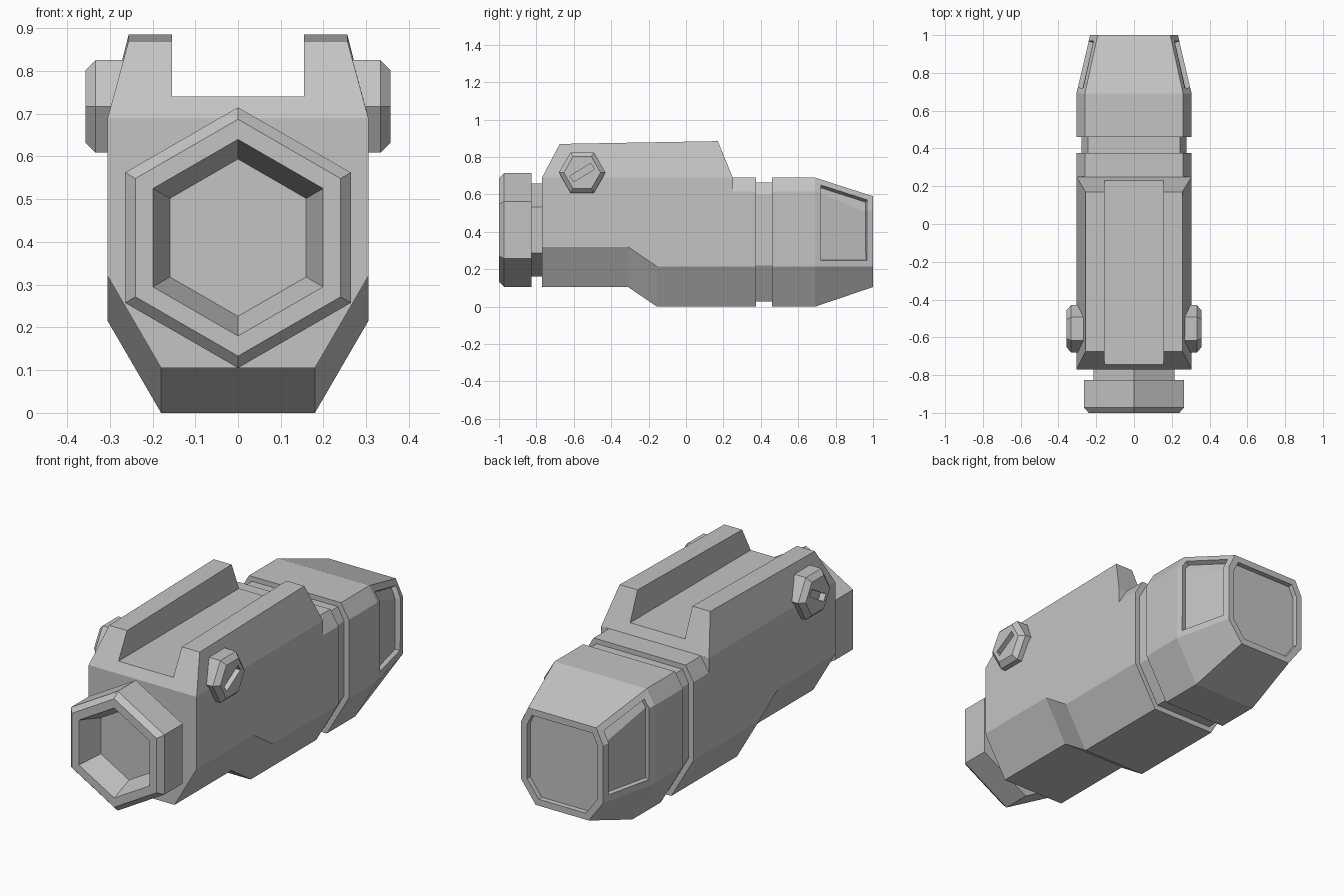
import bpy
import bmesh
from math import cos, sin, pi, radians

old = bpy.data.objects.get("Cube")
if old:
    bpy.data.objects.remove(old, do_unlink=True)

grey = bpy.data.materials.new("mid_grey")
grey.use_nodes = True
colour = (0.55, 0.55, 0.55, 1)
grey.diffuse_color = colour
grey.node_tree.nodes["Principled BSDF"].inputs["Base Color"].default_value = colour


def loft(name, rings, recess=None):
    """Skin a list of equal rings, cap both ends, optionally sink panels."""
    bm = bmesh.new()
    rows = [[bm.verts.new(p) for p in ring] for ring in rings]
    n = len(rows[0])
    sides = [[bm.faces.new((a[k], a[(k + 1) % n], b[(k + 1) % n], b[k]))
              for k in range(n)] for a, b in zip(rows, rows[1:])]
    bm.faces.new(rows[0])
    end = bm.faces.new(rows[-1])
    bmesh.ops.recalc_face_normals(bm, faces=bm.faces[:])
    if recess:
        for panel in recess(sides, end):
            bmesh.ops.inset_region(bm, faces=panel, thickness=0.033, use_even_offset=True)
            bmesh.ops.inset_region(bm, faces=panel, thickness=0.001, depth=-0.025,
                                   use_even_offset=True)
    mesh = bpy.data.meshes.new(name)
    bm.to_mesh(mesh)
    bm.free()
    mesh.materials.append(grey)
    obj = bpy.data.objects.new(name, mesh)
    bpy.context.collection.objects.link(obj)
    return obj


def cut(obj, size, location, tilt=0):
    """Cut a box out of an object and discard the box."""
    bpy.ops.mesh.primitive_cube_add(size=1, location=location, rotation=(tilt, 0, 0))
    box = bpy.context.object
    box.scale = size
    box.hide_render = True
    mod = obj.modifiers.new("cut", "BOOLEAN")
    mod.operation = "DIFFERENCE"
    mod.solver = "EXACT"
    mod.object = box
    bpy.context.view_layer.objects.active = obj
    bpy.ops.object.modifier_apply(modifier=mod.name)
    bpy.data.objects.remove(box, do_unlink=True)


def section(y, base, low, bottom=0.18, wide=0.305, high=0.615, flat=0.26, top=0.69):
    """Eight-sided cross-section, symmetric left to right."""
    half = [(bottom, base), (wide, low), (wide, high), (flat, top)]
    pts = half + [(-x, z) for x, z in reversed(half)]
    return [(x, y, z) for x, z in pts]


# Main body with groove and tapered rear, sunken side and end panels
groove = dict(bottom=0.165, wide=0.278, high=0.6, flat=0.243, top=0.665)
body_rings = [
    section(-0.77, 0.105, 0.32, flat=0.305),
    section(-0.31, 0.105, 0.32, flat=0.305),
    section(-0.155, 0, 0.215, flat=0.305),
    section(0.25, 0, 0.215, flat=0.305),
    section(0.251, 0, 0.215),
    section(0.375, 0, 0.215),
    section(0.375, 0.027, 0.22, **groove),
    section(0.46, 0.027, 0.22, **groove),
    section(0.46, 0, 0.215),
    section(0.69, 0, 0.215),
    section(1, 0.105, 0.215, bottom=0.15, wide=0.232, high=0.51, flat=0.192, top=0.59),
]
# Side k joins point k to k + 1, starting at the lower left-hand corner
loft("body", body_rings,
     lambda sides, end: [sides[-1][1:3], sides[-1][4:6], [end]])


# Raised saddle with a channel between two rails
def slab(y0, y1, x, z0, z1):
    return [(-x, y0, z0), (x, y0, z0), (x, y1, z1), (-x, y1, z1)]


saddle = loft("top_rails", [slab(-0.77, 0.25, 0.305, 0.69, 0.69),
                            slab(-0.675, 0.17, 0.256, 0.87, 0.885)])
cut(saddle, (0.31, 2, 0.4), (0, -0.25, 0.94))


# Hexagonal front nozzle with neck and tapered socket
def nozzle_ring(y, r):
    return [(r * sin(k * pi / 3), y, 0.41 + r * cos(k * pi / 3)) for k in range(6)]


loft("front_nozzle", [nozzle_ring(y, r) for y, r in (
    (-0.76, 0.248), (-0.825, 0.248), (-0.825, 0.305), (-0.972, 0.305),
    (-1, 0.277), (-1, 0.23), (-0.88, 0.184))])


# Slotted hexagonal bolt on each side
def bolt_ring(x, r):
    return [(x, -0.555 + r * cos(k * pi / 3), 0.717 + r * sin(k * pi / 3)) for k in range(6)]


for side, label in ((1, "left"), (-1, "right")):
    bolt = loft(label + "_bolt", [bolt_ring(side * x, r) for x, r in (
        (0.24, 0.125), (0.333, 0.125), (0.357, 0.098))])
    cut(bolt, (0.06, 0.13, 0.036), (side * 0.357, -0.555, 0.717), radians(31))
